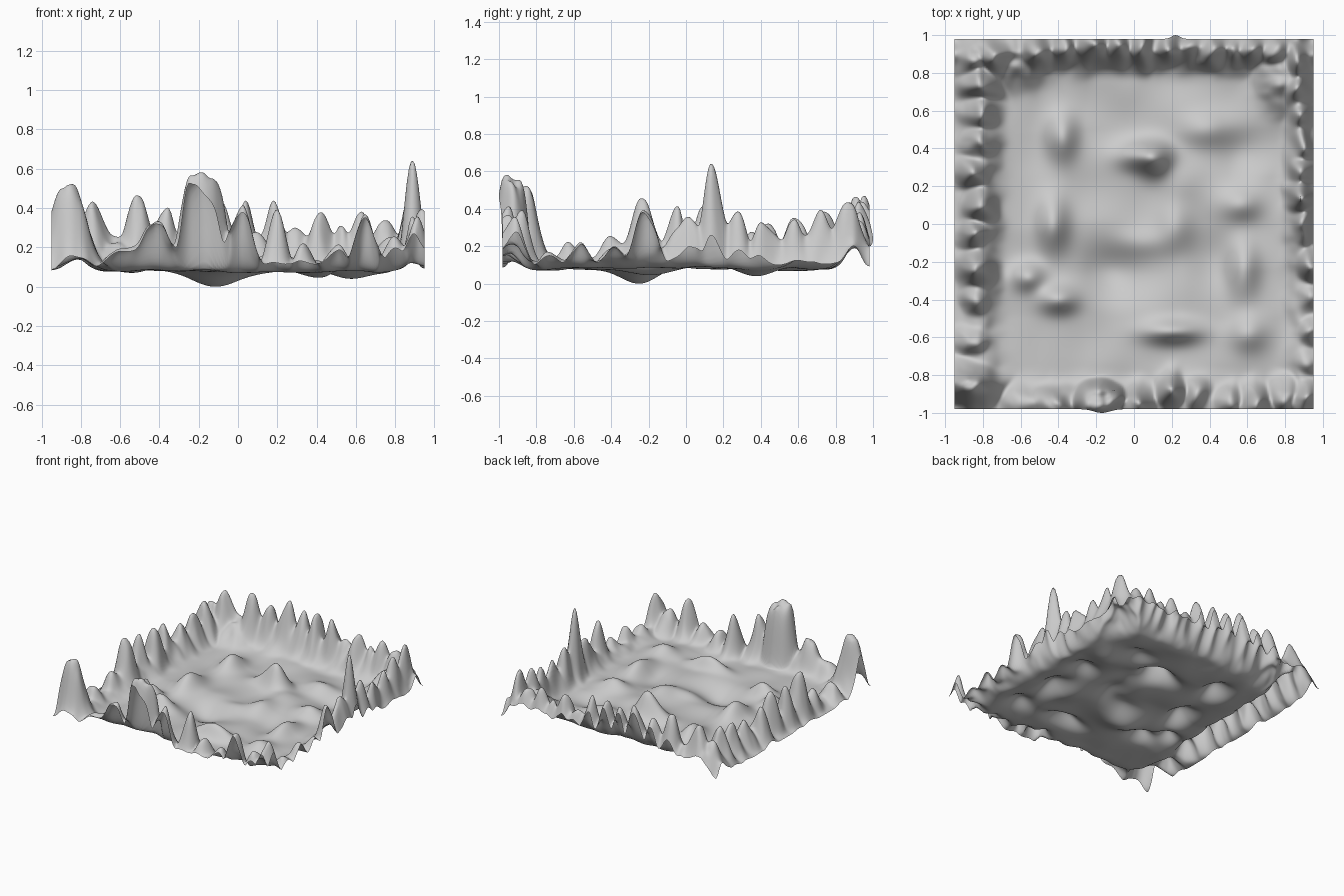
import bpy, bmesh, math
from mathutils import Vector, noise

HX, HY = 0.95, 0.98
NX, NY = 190, 196

# Rim peaks: x, y, height, half width along x or y edge, half width across it
FRONT = [
    (-.87, -.86, .54, .11, .08), (-.60, -.95, .18, .09, .07), (-.42, -.96, .34, .10, .07),
    (-.25, -.97, .42, .03, .06), (.01, -.96, .41, .08, .07), (.19, -.88, .38, .05, .06),
    (.33, -.90, .22, .06, .06), (.50, -.94, .21, .06, .06), (.65, -.96, .37, .07, .07),
    (.80, -.92, .26, .06, .07), (.92, -.95, .41, .07, .08)]
RIGHT = [
    (.92, -.72, .17, .06, .06), (.93, -.57, .22, .06, .06), (.93, -.38, .20, .07, .06),
    (.94, -.21, .40, .07, .06), (.90, .01, .36, .09, .05), (.88, .15, .66, .06, .05),
    (.89, .27, .40, .06, .05), (.89, .42, .33, .07, .045), (.88, .58, .34, .07, .05),
    (.86, .72, .37, .07, .05), (.86, .87, .42, .08, .05), (.78, .78, .25, .13, .10)]
BACK = [
    (-.85, .86, .34, .07, .07), (-.74, .89, .42, .08, .08), (-.51, .91, .48, .08, .07),
    (-.37, .94, .41, .06, .06), (-.22, .95, .45, .08, .06), (-.08, .95, .42, .06, .08),
    (.04, .94, .43, .06, .08), (.19, .93, .43, .06, .06), (.30, .93, .29, .05, .06),
    (.42, .92, .38, .06, .06), (.53, .92, .30, .05, .06), (.63, .92, .37, .06, .06),
    (.75, .92, .33, .07, .06)]
LEFT = [
    (-.85, -.62, .23, .06, .07), (-.83, -.40, .26, .07, .06), (-.83, -.23, .45, .08, .07),
    (-.85, -.06, .42, .06, .06), (-.81, .10, .40, .07, .06), (-.85, .27, .36, .06, .07),
    (-.81, .44, .32, .07, .07), (-.81, .59, .35, .07, .07), (-.81, .74, .41, .07, .08)]

# Gentle interior ridges and hollows: x, y, rise, radius in x, radius in y
FLOOR = [
    (.05, .36, .11, .13, .07), (.11, .34, .10, .08, .09), (.24, .24, .05, .12, .12),
    (-.38, .46, .10, .08, .12), (-.43, .00, .10, .08, .14), (-.56, -.28, .09, .08, .07),
    (-.40, -.40, .09, .10, .07), (.22, -.02, .06, .10, .13), (.05, -.10, .03, .14, .08),
    (.57, .10, .06, .10, .08), (.58, -.24, .08, .08, .15), (.20, -.57, .09, .15, .06),
    (.60, -.58, .07, .10, .09), (.38, .50, .05, .13, .09), (-.12, -.25, -.09, .17, .15),
    (.57, .38, -.05, .13, .13), (.42, -.20, -.03, .12, .14)]


def bell(dx, dy, rx, ry, power=1.0):
    return math.exp(-((dx / rx) ** 2 + (dy / ry) ** 2) ** power)


def step(t, a, b):
    t = min(max((t - a) / (b - a), 0), 1)
    return t * t * (3 - 2 * t)


def height(x, y):
    edge = max(abs(x) - HX + .22, abs(y) - HY + .22, 0) / .22
    fade = 1 - edge ** 2
    z = .085 + fade * sum(r * bell(x - a, y - b, s, t) for a, b, r, s, t in FLOOR)
    z += .025 * fade * noise.noise(Vector((x * 4, y * 4, 2.3)))
    corner = bell(abs(x) - HX, abs(y) - HY, .07, .07)
    # warp the rim a little so that it looks weathered
    x += .022 * noise.noise(Vector((x * 9, y * 9, 3.7)))
    y += .022 * noise.noise(Vector((x * 9, y * 9, 9.2)))
    # peaks blend with a soft maximum so saddles stay smooth
    rise = []
    for group, along_x in ((FRONT, 1), (BACK, 1), (LEFT, 0), (RIGHT, 0)):
        for a, b, h, w, d in group:
            rx, ry = (w, d) if along_x else (d, w)
            if abs(x - a) < 3.5 * rx and abs(y - b) < 3.5 * ry:
                rise.append((h - .085) * bell(x - a, y - b, rx * 1.1, ry * 1.2, 1.1))
    # broad flat-topped crag on the front rim
    rise.append(.49 * bell(x + .18, y + .93, .12, .085, 2.2))
    # continuous wall that joins the peaks along each side
    rise.append(.17 * bell(0, y - .93, 1, .09))
    rise.append(.12 * bell(x + .81, 0, .08, 1) * (.5 + .5 * step(y, -.6, -.2)))
    rise.append(.14 * bell(x - .88, 0, .06, 1) * (.3 + .7 * step(y, -.35, 0)))
    rise.append(.12 * bell(0, y + .95, 1, .08) * (.3 + .7 * step(-x, -.15, .1)) * step(x, -.8, -.5))
    # scree slopes filling the back corners
    rise.append(.14 * bell(x + .62, y - .84, .15, .10))
    peak = sum(r ** 4 for r in rise) ** .25
    # small gullies on the steep rim
    peak *= 1 + .12 * noise.noise(Vector((x * 17, y * 17, 7.1)))
    return z + peak * (1 - (.9 if x < .5 or y > 0 else .5) * corner)


# Terrain sheet
bm = bmesh.new()
grid = []
for j in range(NY + 1):
    row = []
    for i in range(NX + 1):
        x = -HX + 2 * HX * i / NX
        y = -HY + 2 * HY * j / NY
        # small overhangs on the front and back rims
        oy = y + .02 * bell(x - .22, y - HY, .03, .05) - .02 * bell(x + .17, y + HY, .06, .05)
        row.append(bm.verts.new((x, oy, height(x, y))))
    grid.append(row)
for j in range(NY):
    for i in range(NX):
        bm.faces.new((grid[j][i], grid[j][i + 1], grid[j + 1][i + 1], grid[j + 1][i]))
low = min(v.co.z for v in bm.verts)
for v in bm.verts:
    v.co.z -= low
for f in bm.faces:
    f.smooth = True
mesh = bpy.data.meshes.new("terrain")
bm.to_mesh(mesh)
bm.free()
terrain = bpy.data.objects.new("terrain", mesh)
bpy.context.collection.objects.link(terrain)
